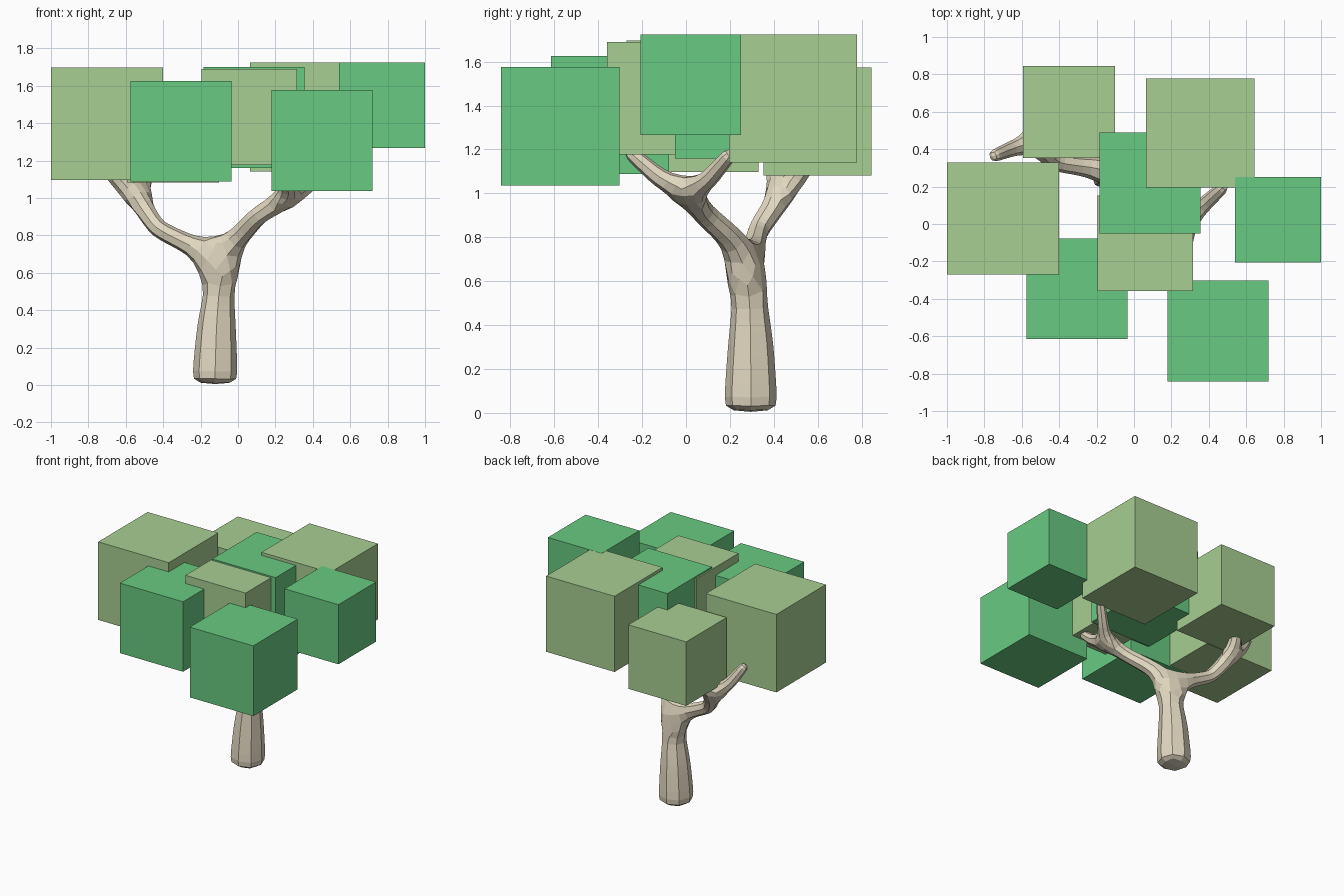
import bpy
from mathutils import Vector

if "Cube" in bpy.data.objects:
    bpy.data.objects.remove(bpy.data.objects["Cube"])


def material(name, rgb):
    m = bpy.data.materials.new(name)
    m.diffuse_color = (*rgb, 1)
    m.use_nodes = True
    m.node_tree.nodes["Principled BSDF"].inputs["Base Color"].default_value = m.diffuse_color
    return m


bark = material("bark", (0.76, 0.69, 0.53))
light = material("light_leaf", (0.39, 0.62, 0.29))
green = material("green_leaf", (0.14, 0.59, 0.22))

# Trunk and branches: a skeleton of (x, y, z, radius) limbs, skinned to 8 sides
verts, edges, radii = [], [], []


def limb(points, start=None):
    """Add a chain of nodes growing from node start; return its last index."""
    for x, y, z, r in points:
        verts.append((x, y, z))
        radii.append(r)
        if start is not None:
            edges.append((start, len(verts) - 1))
        start = len(verts) - 1
    return start


crotch = limb([(-0.123, 0.295, 0.0, 0.125), (-0.123, 0.295, 0.06, 0.132),
               (-0.115, 0.295, 0.32, 0.112), (-0.10, 0.29, 0.52, 0.084),
               (-0.11, 0.29, 0.68, 0.085)])
left_fork = limb([(-0.29, 0.31, 0.765, 0.055), (-0.43, 0.33, 0.835, 0.052),
                  (-0.54, 0.44, 1.0, 0.06)], crotch)
limb([(-0.66, 0.40, 1.11, 0.045), (-0.76, 0.36, 1.26, 0.034)], left_fork)
limb([(-0.50, 0.53, 1.10, 0.048), (-0.47, 0.58, 1.22, 0.036)], left_fork)
right_fork = limb([(0.02, 0.19, 0.81, 0.06), (0.11, 0.08, 0.91, 0.055),
                   (0.27, 0.01, 1.0, 0.058)], crotch)
limb([(0.37, 0.10, 1.06, 0.045), (0.49, 0.21, 1.19, 0.034)], right_fork)
limb([(0.27, -0.12, 1.07, 0.047), (0.25, -0.27, 1.20, 0.034)], right_fork)

mesh = bpy.data.meshes.new("trunk")
mesh.from_pydata(verts, edges, [])
trunk = bpy.data.objects.new("trunk", mesh)
bpy.context.collection.objects.link(trunk)
mesh.materials.append(bark)
trunk.modifiers.new("skin", 'SKIN')
for sv, r in zip(mesh.skin_vertices[0].data, radii):
    sv.radius = (r, r)
sub = trunk.modifiers.new("round", 'SUBSURF')
sub.levels = sub.render_levels = 1

# Foliage cubes: centre, edge length, colour
cubes = [
    ((-0.70, 0.03, 1.397), 0.60, light),
    ((-0.348, 0.60, 1.328), 0.492, light),
    ((0.354, 0.487, 1.432), 0.582, light),
    ((0.06, -0.103, 1.433), 0.512, light),
    ((0.085, 0.22, 1.43), 0.54, green),
    ((-0.305, -0.347, 1.357), 0.538, green),
    ((0.45, -0.573, 1.306), 0.54, green),
    ((0.77, 0.022, 1.495), 0.458, green),
]
for i, (centre, size, mat) in enumerate(cubes, 1):
    bpy.ops.mesh.primitive_cube_add(size=size, location=Vector(centre))
    ob = bpy.context.object
    ob.name = f"foliage_{i}"
    ob.data.materials.append(mat)
